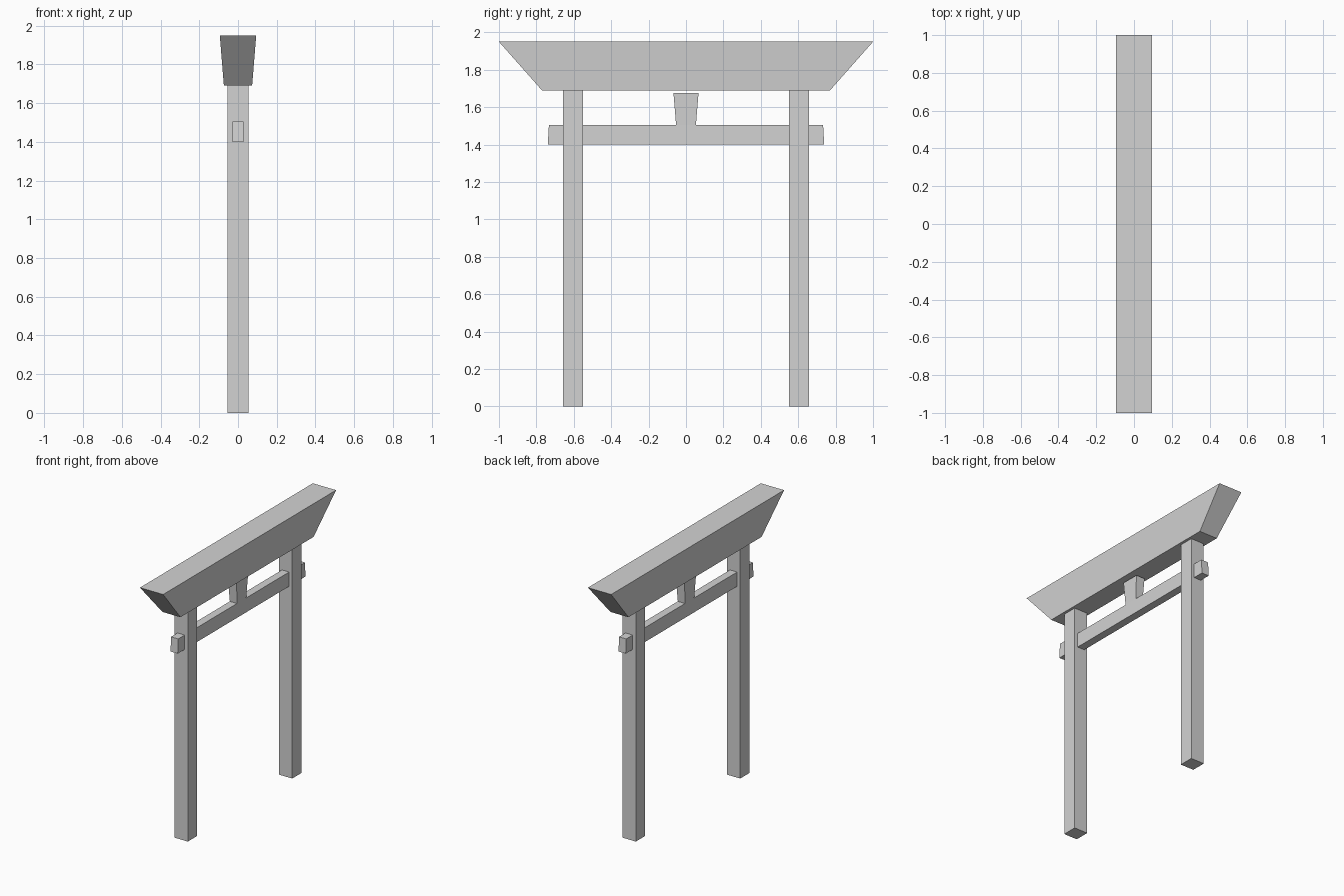
import bpy
import bmesh

# Remove the default cube
cube = bpy.data.objects.get("Cube")
if cube:
    bpy.data.objects.remove(cube, do_unlink=True)

# Single grey finish
grey = bpy.data.materials.new("light_grey")
grey.use_nodes = True
COLOUR = (0.65, 0.65, 0.65, 1)
grey.diffuse_color = COLOUR
grey.node_tree.nodes["Principled BSDF"].inputs["Base Color"].default_value = COLOUR


def tapered_block(name, z0, z1, bottom, top, y=0):
    """Block between two heights; bottom and top are (x, y) half sizes."""
    bm = bmesh.new()
    bmesh.ops.create_cube(bm, size=2)
    for v in bm.verts:
        half = top if v.co.z > 0 else bottom
        v.co.x *= half[0]
        v.co.y = y + v.co.y * half[1]
        v.co.z = z1 if v.co.z > 0 else z0
    mesh = bpy.data.meshes.new(name)
    bm.to_mesh(mesh)
    bm.free()
    mesh.materials.append(grey)
    obj = bpy.data.objects.new(name, mesh)
    bpy.context.collection.objects.link(obj)
    return obj


# Upright posts
for name, side in (("front_post", -1), ("back_post", 1)):
    tapered_block(name, 0, 1.69, (0.054, 0.054), (0.054, 0.054), side * 0.604)

# Heavy flared lintel across the top
tapered_block("top_lintel", 1.69, 1.95, (0.073, 0.77), (0.094, 1.0))

# Lower tie beam passing through the posts
tapered_block("tie_beam", 1.40, 1.505, (0.029, 0.739), (0.029, 0.733))

# Short flared strut standing on the tie beam
tapered_block("centre_strut", 1.505, 1.677, (0.029, 0.053), (0.035, 0.067))
